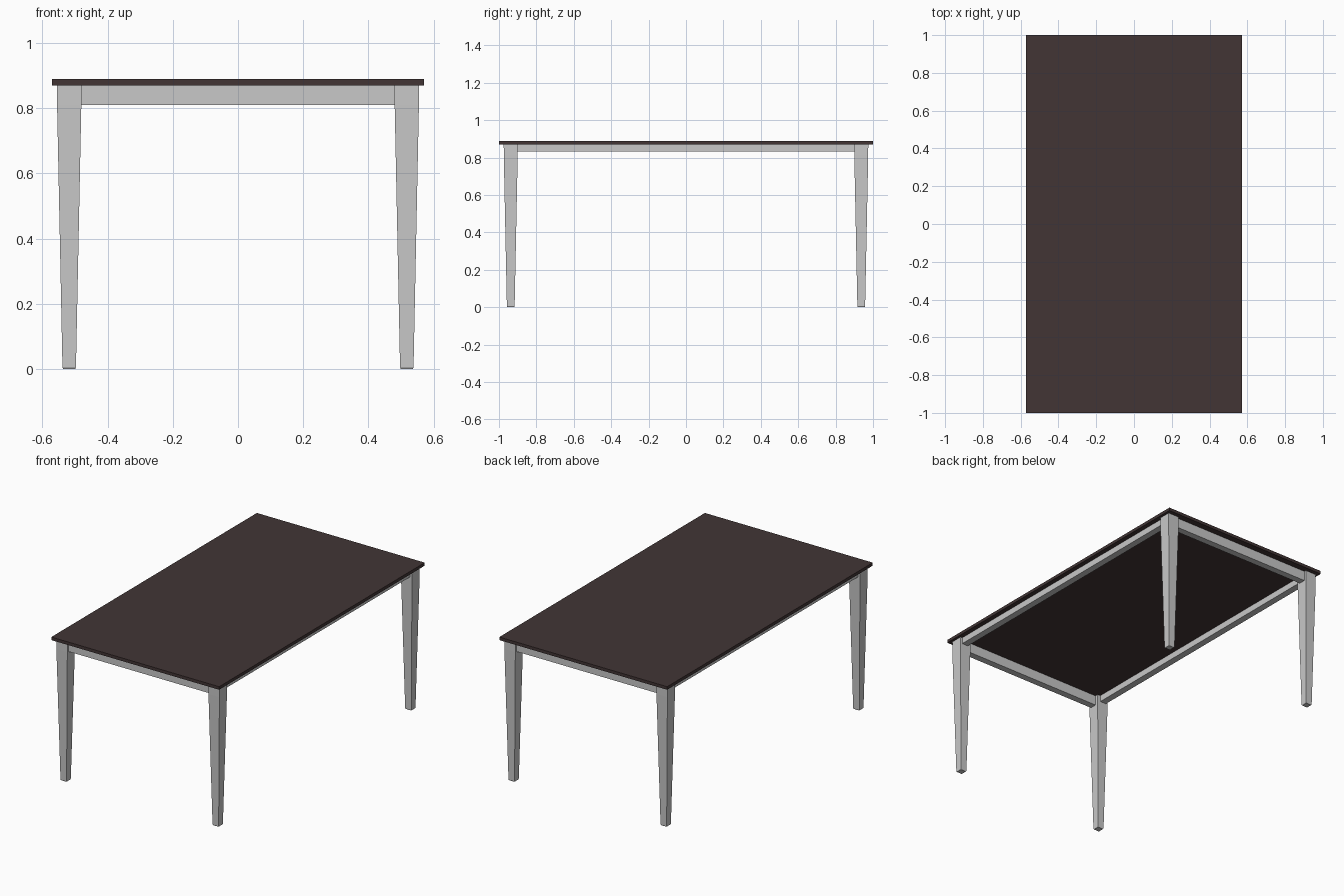
import bpy, bmesh

if "Cube" in bpy.data.objects:
    bpy.data.objects.remove(bpy.data.objects["Cube"])

def material(name, rgb):
    m = bpy.data.materials.new(name)
    m.diffuse_color = (*rgb, 1)
    m.use_nodes = True
    m.node_tree.nodes["Principled BSDF"].inputs["Base Color"].default_value = m.diffuse_color
    return m

WOOD = material("dark brown", (0.054, 0.036, 0.036))
GREY = material("light grey", (0.58, 0.58, 0.58))

def finish(name, bm, mat):
    bmesh.ops.recalc_face_normals(bm, faces=bm.faces)
    me = bpy.data.meshes.new(name)
    bm.to_mesh(me)
    bm.free()
    me.materials.append(mat)
    bpy.context.collection.objects.link(bpy.data.objects.new(name, me))

def box(name, lo, hi, mat):
    bm = bmesh.new()
    bmesh.ops.create_cube(bm, size=1)
    for v in bm.verts:
        v.co = [(a + b) / 2 + c * (b - a) for a, b, c in zip(lo, hi, v.co)]
    finish(name, bm, mat)

def leg(name, cx, cy):
    # square rings: chamfered foot, taper, straight block at the apron
    bm = bmesh.new()
    rings = []
    for z, h in ((0, 0.0185), (0.005, 0.0207), (0.81, 0.0372), (0.87, 0.0375)):
        rings.append([bm.verts.new((cx + sx * h, cy + sy * h, z))
                      for sx, sy in ((-1, -1), (1, -1), (1, 1), (-1, 1))])
    for a, b in zip(rings, rings[1:]):
        for i in range(4):
            j = (i + 1) % 4
            bm.faces.new((a[i], a[j], b[j], b[i]))
    bm.faces.new(rings[0][::-1])
    bm.faces.new(rings[-1])
    finish(name, bm, GREY)

LX, LY, H = 0.518, 0.937, 0.0375   # leg centres and half width
SETBACK, THICK = 0.013, 0.042      # apron position and thickness

# Table top
box("table_top", (-0.5715, -1, 0.87), (0.5715, 1, 0.889), WOOD)

# Legs
for sx, side in ((-1, "left"), (1, "right")):
    for sy, end in ((-1, "front"), (1, "back")):
        leg(f"{end}_{side}_leg", sx * LX, sy * LY)

# End aprons (deeper)
for s, end in ((-1, "front"), (1, "back")):
    y0, y1 = sorted((s * (LY + H - SETBACK), s * (LY + H - SETBACK - THICK)))
    box(f"{end}_apron", (-LX + H - 0.005, y0, 0.809), (LX - H + 0.005, y1, 0.87), GREY)

# Side aprons (shallower)
for s, side in ((-1, "left"), (1, "right")):
    x0, x1 = sorted((s * (LX + H - SETBACK), s * (LX + H - SETBACK - THICK)))
    box(f"{side}_apron", (x0, -LY + H - 0.005, 0.831), (x1, LY - H + 0.005, 0.87), GREY)
